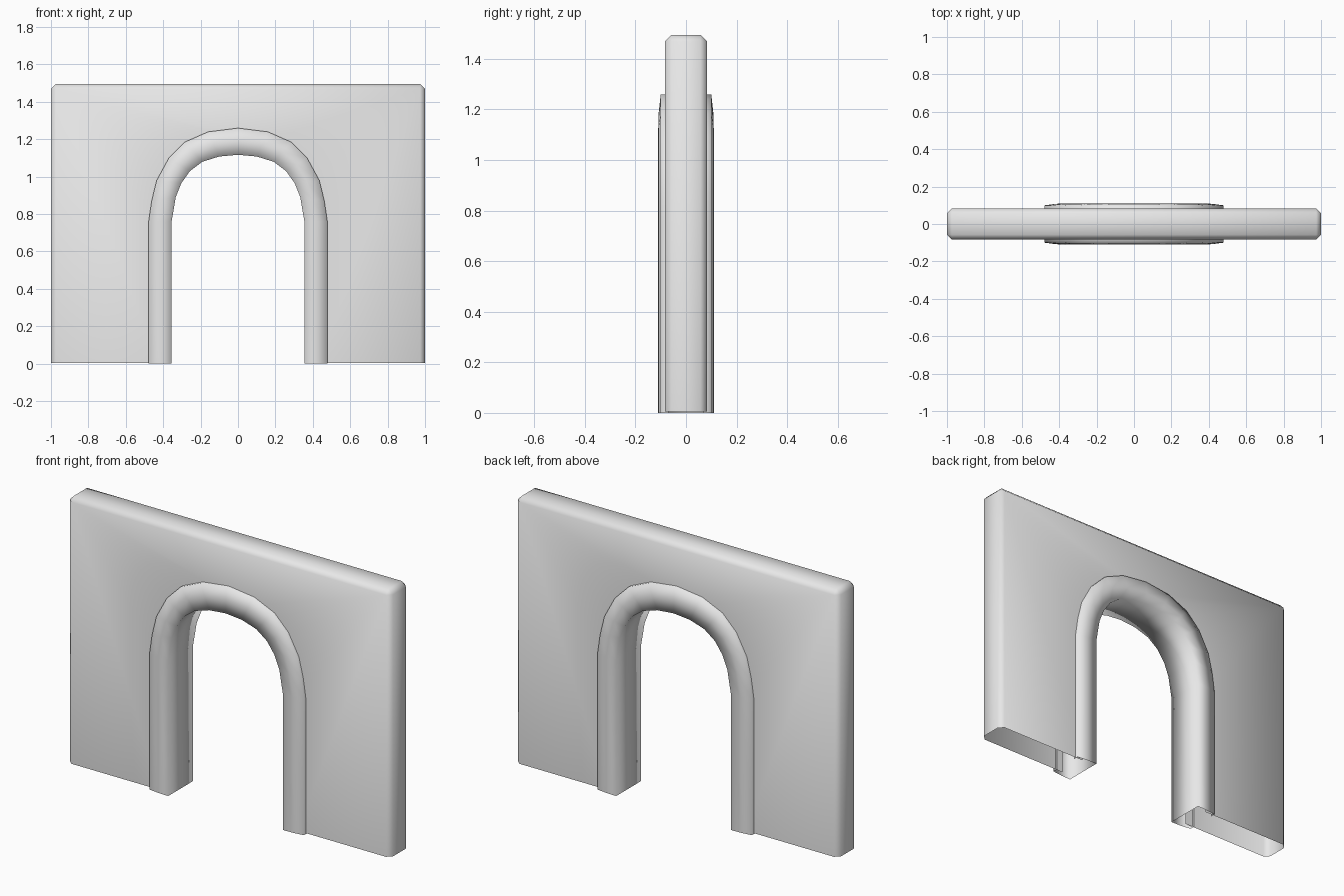
import bpy, bmesh

cube = bpy.data.objects.get("Cube")
if cube:
    bpy.data.objects.remove(cube)

GREY = (0.8, 0.8, 0.8, 1)
plaster = bpy.data.materials.new("light grey plaster")
plaster.use_nodes = True
plaster.diffuse_color = GREY
plaster.node_tree.nodes["Principled BSDF"].inputs["Base Color"].default_value = GREY

HEIGHT, HALF_DEPTH, CHAMFER = 1.495, 0.083, 0.026
WALL_BASE = 0.005

# Half arch, from the foot to the crown: outer and inner edges of the trim
OUTER = [(.478, 0), (.478, .76), (.462, .87), (.435, .98), (.37, 1.10),
         (.285, 1.185), (.16, 1.24), (0, 1.26)]
INNER = [(.355, 0), (.355, .76), (.333, .89), (.303, .965), (.257, 1.03),
         (.19, 1.08), (.1, 1.108), (0, 1.117)]


def whole_arch(t):
    """Arch path from +x foot to -x foot; t runs from outer to inner edge."""
    half = [(a + (c - a) * t, b + (d - b) * t)
            for (a, b), (c, d) in zip(OUTER, INNER)]
    return half + [(-x, z) for x, z in half[-2::-1]]


def finish(bm, name):
    """Orient the open shell outwards and make a smooth object of it."""
    bmesh.ops.recalc_face_normals(bm, faces=bm.faces)
    bm.normal_update()
    highest = max(bm.faces, key=lambda f: f.calc_center_median().z)
    if highest.normal.z < 0:
        bmesh.ops.reverse_faces(bm, faces=bm.faces)
    for f in bm.faces:
        f.smooth = True
    mesh = bpy.data.meshes.new(name)
    bm.to_mesh(mesh)
    bm.free()
    mesh.materials.append(plaster)
    obj = bpy.data.objects.new(name, mesh)
    bpy.context.collection.objects.link(obj)
    return obj


# Wall: chamfered shell, open below, with the archway left out of both faces
bm = bmesh.new()
edge_x, edge_z = 1 - CHAMFER, HEIGHT - CHAMFER
rims = []
for side in (-1, 1):
    y_face, y_rim = side * HALF_DEPTH, side * (HALF_DEPTH - CHAMFER)
    face = [bm.verts.new((x, y_face, z)) for x, z in
            ((-edge_x, WALL_BASE), (-edge_x, edge_z), (edge_x, edge_z), (edge_x, WALL_BASE))]
    rim = [bm.verts.new((x, y_rim, z)) for x, z in
           ((-1, WALL_BASE), (-1, edge_z), (-edge_x, HEIGHT),
            (edge_x, HEIGHT), (1, edge_z), (1, WALL_BASE))]
    opening = [bm.verts.new((x, y_face, max(z, WALL_BASE))) for x, z in whole_arch(0.4)]
    bm.faces.new(face + opening)
    for i in range(3):
        bm.faces.new((face[i], face[i + 1], rim[2 * i + 1], rim[2 * i]))
    for i in (1, 2):
        bm.faces.new((face[i], rim[2 * i], rim[2 * i - 1]))
    rims.append(rim)
front, back = rims
for i in range(5):
    bm.faces.new((front[i], front[i + 1], back[i + 1], back[i]))
finish(bm, "wall")

# Arch trim: channel section swept along the arch, wrapping both wall faces
section = [(0, .07), (0, .10), (.5, .108), (1, .11)]
section = [(t, -y) for t, y in section] + section[::-1]
bm = bmesh.new()
strips = [[bm.verts.new((x, y, z)) for x, z in whole_arch(t)] for t, y in section]
for a, b in zip(strips, strips[1:]):
    for i in range(len(a) - 1):
        bm.faces.new((a[i], a[i + 1], b[i + 1], b[i]))
finish(bm, "arch_trim")
